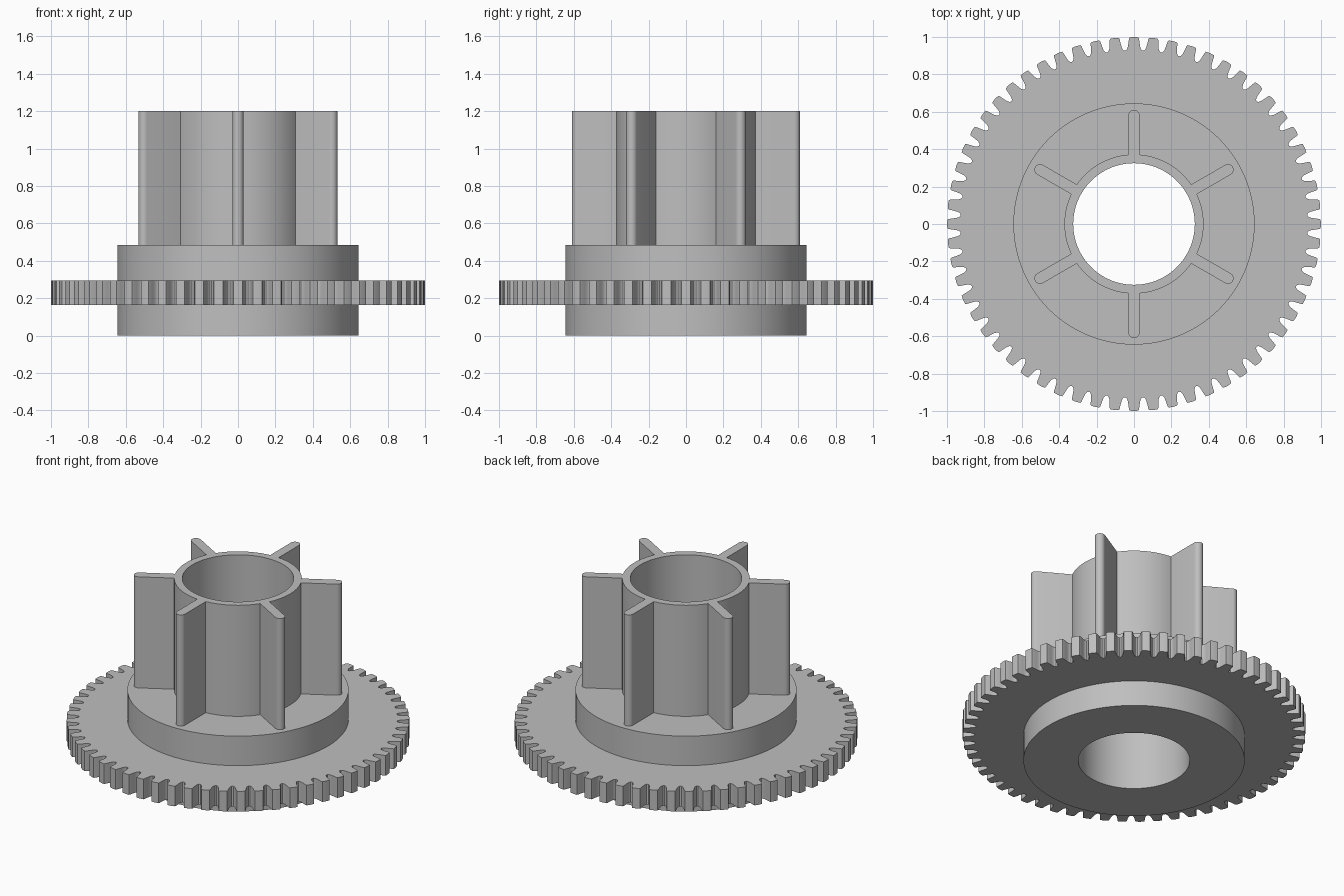
import bpy, bmesh
from math import sin, cos, pi, radians

default = bpy.data.objects.get("Cube")
if default:
    bpy.data.objects.remove(default, do_unlink=True)

BORE, TUBE, FLANGE = 0.325, 0.372, 0.645
HUB_TOP, TOP = 0.485, 1.2
GEAR_Z0, GEAR_Z1 = 0.165, 0.295
TEETH, RIBS, SEGMENTS = 60, 6, 120

grey = bpy.data.materials.new("grey plastic")
grey.use_nodes = True
colour = (0.52, 0.52, 0.52, 1)
grey.diffuse_color = colour
grey.node_tree.nodes["Principled BSDF"].inputs["Base Color"].default_value = colour


def finish(name, bm):
    """Turn a bmesh into a smooth-shaded object with sharp edges kept."""
    bmesh.ops.recalc_face_normals(bm, faces=bm.faces)
    mesh = bpy.data.meshes.new(name)
    bm.to_mesh(mesh)
    bm.free()
    mesh.materials.append(grey)
    obj = bpy.data.objects.new(name, mesh)
    bpy.context.collection.objects.link(obj)
    bpy.ops.object.select_all(action='DESELECT')
    obj.select_set(True)
    bpy.context.view_layer.objects.active = obj
    bpy.ops.object.shade_smooth_by_angle(angle=radians(35))
    return obj


def sweep_rings(name, rings):
    """Skin a closed series of equal-length rings into a tube-like solid."""
    bm = bmesh.new()
    loops = [[bm.verts.new(p) for p in ring] for ring in rings]
    for a, b in zip(loops, loops[1:] + loops[:1]):
        for i in range(len(a)):
            j = (i + 1) % len(a)
            bm.faces.new((a[i], a[j], b[j], b[i]))
    return finish(name, bm)


def ring(polar, z):
    return [(r * cos(a), r * sin(a), z) for r, a in polar]


def circle(radius):
    return [(radius, 2 * pi * i / SEGMENTS) for i in range(SEGMENTS)]


# Hub: flange and tube revolved around the bore
profile = [(BORE, 0), (FLANGE, 0), (FLANGE, HUB_TOP),
           (TUBE, HUB_TOP), (TUBE, TOP), (BORE, TOP)]
sweep_rings("hub", [ring(circle(r), z) for r, z in profile])

# Gear rim: one tooth (radius, share of pitch) mirrored and repeated
half_tooth = [(0.998, 0.23), (0.99, 0.26), (0.965, 0.30),
              (0.947, 0.335), (0.935, 0.39), (0.929, 0.45)]
tooth = [(r, -s) for r, s in reversed(half_tooth)] + [(1.0, 0)] + half_tooth
pitch = 2 * pi / TEETH
outline = [(r, (t + s) * pitch) for t in range(TEETH) for r, s in tooth]
inner = [(FLANGE - 0.005, a) for r, a in outline]
sweep_rings("gear_rim", [ring(inner, GEAR_Z0), ring(outline, GEAR_Z0),
                         ring(outline, GEAR_Z1), ring(inner, GEAR_Z1)])

# Ribs: upright fins with a rounded outer edge
HALF, TIP, ARC = 0.03, 0.61, 12
for n in range(RIBS):
    angle = pi / 2 + n * 2 * pi / RIBS
    shape = [(TUBE - 0.001, -HALF)]
    for i in range(ARC + 1):
        a = -pi / 2 + pi * i / ARC
        shape.append((TIP - HALF + HALF * cos(a), HALF * sin(a)))
    shape.append((TUBE - 0.001, HALF))
    bm = bmesh.new()
    base = bm.faces.new([bm.verts.new((x, y, HUB_TOP - 0.002)) for x, y in shape])
    top = bmesh.ops.extrude_face_region(bm, geom=[base], use_keep_orig=True)
    for v in top["geom"]:
        if isinstance(v, bmesh.types.BMVert):
            v.co.z = TOP
    rib = finish(f"rib_{n + 1}", bm)
    rib.rotation_euler.z = angle
